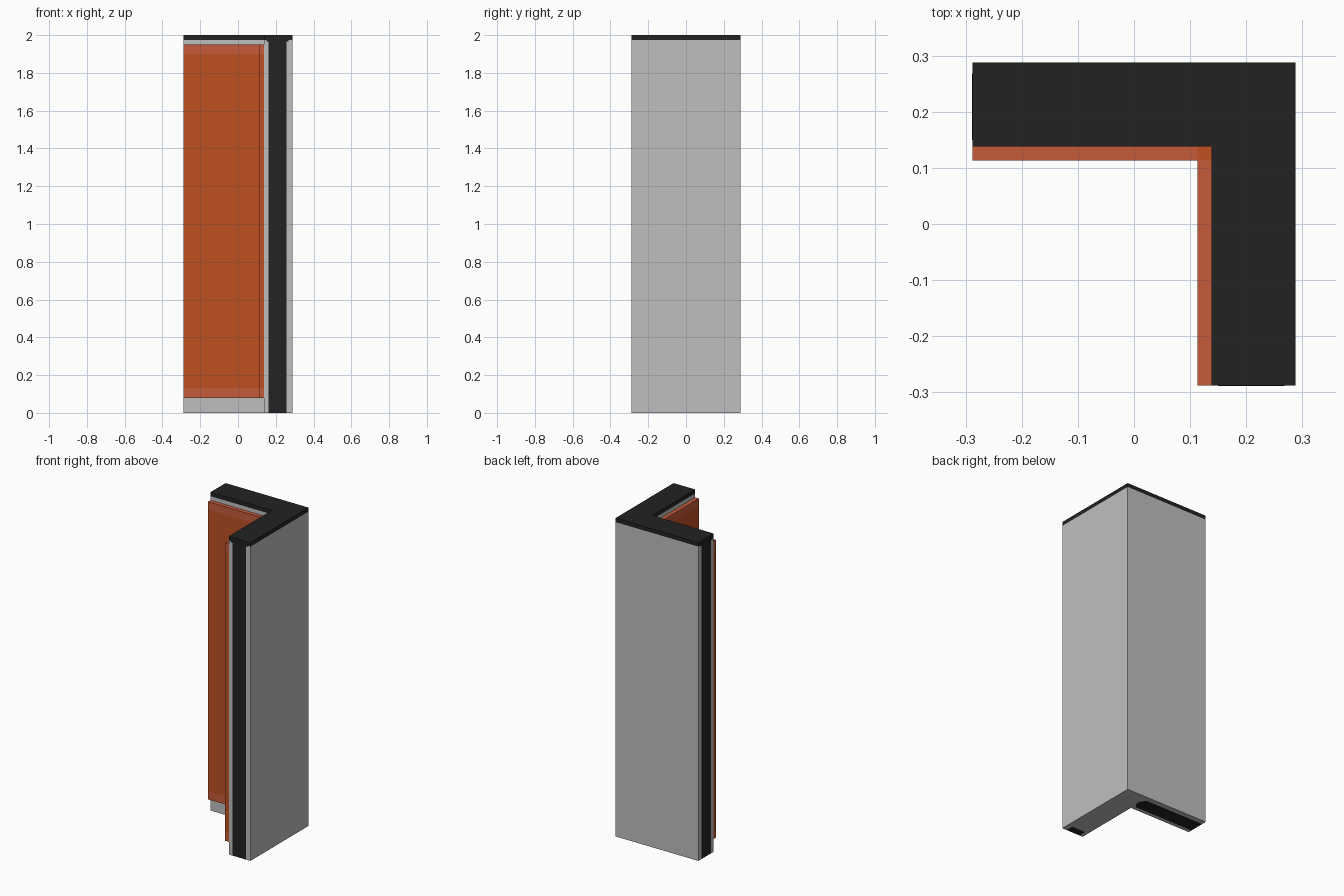
import bpy
import bmesh

cube = bpy.data.objects.get("Cube")
if cube:
    bpy.data.objects.remove(cube, do_unlink=True)


def material(name, rgb):
    m = bpy.data.materials.new(name)
    m.use_nodes = True
    m.diffuse_color = (*rgb, 1)
    bsdf = m.node_tree.nodes["Principled BSDF"]
    bsdf.inputs["Base Color"].default_value = (*rgb, 1)
    bsdf.inputs["Roughness"].default_value = 0.7
    return m


grey = material("light_grey", (0.52, 0.52, 0.52))
black = material("near_black", (0.016, 0.016, 0.016))
orange = material("burnt_orange", (0.52, 0.082, 0.016))
coral = material("pale_orange", (0.56, 0.105, 0.043))


def prism(name, outline, z0, z1, mat):
    """Extrude a plan outline from z0 up to z1."""
    bm = bmesh.new()
    face = bm.faces.new([bm.verts.new((x, y, z0)) for x, y in outline])
    top = bmesh.ops.extrude_face_region(bm, geom=[face])["geom"]
    bmesh.ops.translate(bm, vec=(0, 0, z1 - z0),
                        verts=[v for v in top if isinstance(v, bmesh.types.BMVert)])
    bmesh.ops.recalc_face_normals(bm, faces=bm.faces[:])
    mesh = bpy.data.meshes.new(name)
    bm.to_mesh(mesh)
    bm.free()
    mesh.materials.append(mat)
    ob = bpy.data.objects.new(name, mesh)
    bpy.context.collection.objects.link(ob)
    return ob


def rect(x0, x1, y0, y1):
    return [(x0, y0), (x1, y0), (x1, y1), (x0, y1)]


R = 0.288               # outer half width
I = 0.138               # inner wall face
P = 0.113               # face of the inner panels
S0, S1 = 0.162, 0.256   # core strip across the wall thickness
CAP = 1.975             # underside of the cap

# Core outlines: long pointed core in the back wall, short one in the front wall
back_core = [(-R, S0), (0.12, S0), (0.145, S0 + 0.03),
             (0.145, S1 - 0.03), (0.12, S1), (-R, S1)]
front_core = [(S0, -R), (S0, -R + 0.05), (S1, -R + 0.05), (S1, -R)]

# L-shaped wall with a slot in each end for the cores
wall = [(-R, I)] + back_core + [(-R, R), (R, R), (R, -R)] \
    + front_core[::-1] + [(I, -R), (I, I)]
prism("corner_wall", wall, 0, CAP, grey)
prism("back_wall_core", back_core, 0, CAP, black)
prism("front_wall_core", front_core, 0, CAP, black)

# Cap following the L outline
prism("top_cap", [(-R, I), (-R, R), (R, R), (R, -R), (I, -R), (I, I)],
      CAP, 2.0, black)

# Small lips under the cap at both wall ends
prism("front_cap_lip", rect(0.15, 0.268, -R - 0.001, -R + 0.01), 1.967, CAP, black)
prism("back_cap_lip", rect(-R - 0.001, -R + 0.01, 0.15, 0.268), 1.967, CAP, black)

# Inner panels with paler bands at top and bottom
panels = {"back_panel": rect(-R, P, P, I), "front_panel": rect(P, I, -R, P)}
for name, outline in panels.items():
    prism(name, outline, 0.13, 1.90, orange)
    prism(name + "_lower_band", outline, 0.08, 0.13, coral)
    prism(name + "_upper_band", outline, 1.90, 1.95, coral)

# Post where the two panels meet
prism("panel_corner_post", rect(P, I, P, I), 0.08, 1.95, orange)
